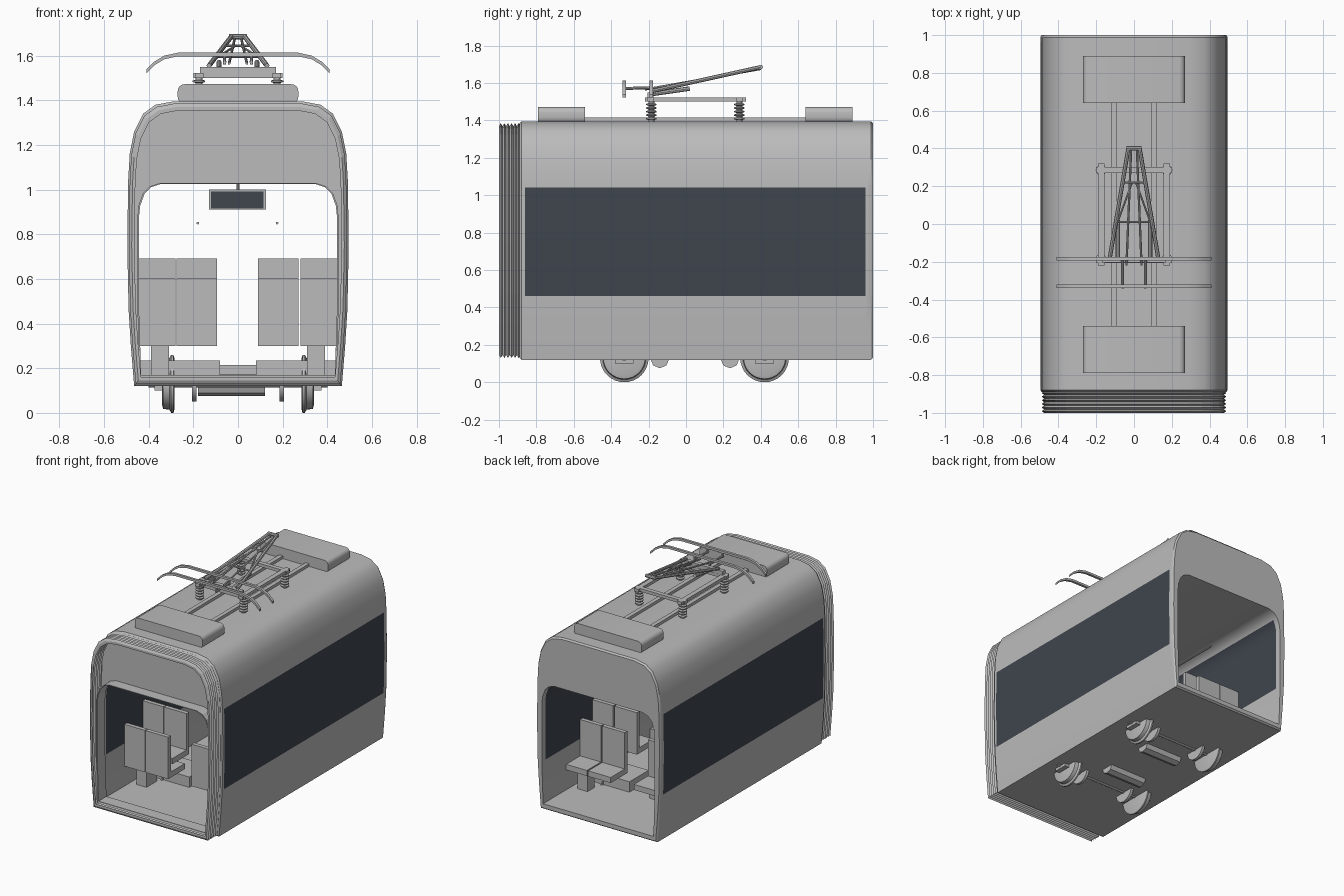
import bpy, bmesh, math
from mathutils import Vector

old = bpy.data.objects.get("Cube")
if old:
    bpy.data.objects.remove(old, do_unlink=True)


def material(name, rgb):
    m = bpy.data.materials.new(name)
    m.use_nodes = True
    m.diffuse_color = (*rgb, 1)
    m.node_tree.nodes["Principled BSDF"].inputs["Base Color"].default_value = (*rgb, 1)
    return m


GREY = material("light grey", (0.5, 0.5, 0.5))
DARK = material("dark glass", (0.05, 0.06, 0.075))


def finish(name, bm, mat=GREY, smooth=False):
    bmesh.ops.recalc_face_normals(bm, faces=bm.faces)
    me = bpy.data.meshes.new(name)
    bm.to_mesh(me)
    bm.free()
    ob = bpy.data.objects.new(name, me)
    bpy.context.collection.objects.link(ob)
    me.materials.append(mat)
    if smooth:
        bpy.ops.object.select_all(action='DESELECT')
        ob.select_set(True)
        bpy.context.view_layer.objects.active = ob
        bpy.ops.object.shade_smooth_by_angle(angle=math.radians(32))
    return ob


def box(name, x, y, z, mat=GREY, bevel=0):
    """Box from (min, max) spans; bevel rounds the edges along y."""
    bm = bmesh.new()
    bmesh.ops.create_cube(bm, size=1)
    for v in bm.verts:
        v.co = Vector([(s[0] + s[1]) / 2 + c * (s[1] - s[0]) for s, c in zip((x, y, z), v.co)])
    if bevel:
        along = [e for e in bm.edges if abs(e.verts[0].co.y - e.verts[1].co.y) > 0.01]
        bmesh.ops.bevel(bm, geom=along, offset=bevel, segments=4, profile=0.5, affect='EDGES')
    return finish(name, bm, mat, bool(bevel))


def loft(name, rings, closed=False, caps=False, smooth=True):
    bm = bmesh.new()
    vs = [[bm.verts.new(p) for p in r] for r in rings]
    n = len(vs[0])
    for i in range(len(vs) - (0 if closed else 1)):
        a, b = vs[i], vs[(i + 1) % len(vs)]
        for j in range(n):
            k = (j + 1) % n
            bm.faces.new((a[j], a[k], b[k], b[j]))
    if caps:
        bm.faces.new(vs[0])
        bm.faces.new(vs[-1])
    return finish(name, bm, smooth=smooth)


def lathe(name, centre, axis, profile, sides=24):
    """Turn (distance along axis, radius) pairs about a line through centre."""
    c, a = Vector(centre), Vector(axis).normalized()
    u = a.orthogonal().normalized()
    w = a.cross(u)
    ang = [2 * math.pi * i / sides for i in range(sides)]
    return loft(name, [[c + a * d + r * (u * math.cos(t) + w * math.sin(t)) for t in ang]
                       for d, r in profile], caps=True)


def rod(name, p, q, r=0.007, sides=8):
    d = Vector(q) - Vector(p)
    return lathe(name, p, d, [(0, r), (d.length, r)], sides)


# Body cross-sections: outer skin and inner opening
outer = [(.465, .12), (.48, .3), (.49, .46), (.496, .75), (.492, 1.04),
         (.485, 1.16), (.465, 1.26), (.425, 1.34), (.37, 1.38), (.29, 1.395)]
inner = [(.44, .16), (.445, .3), (.45, .46), (.45, .7), (.45, .88),
         (.445, .93), (.425, .985), (.395, 1.015), (.35, 1.03), (.2, 1.03)]


def section(half, y, k=1.0):
    full = half + [(-x, z) for x, z in reversed(half)]
    return [Vector((x * k, y, .757 + (z - .757) * k)) for x, z in full]


stations = [(-.89, .982), (-.88, 1), (-.86, 1), (.96, 1), (.988, 1), (1, .985)]
rings = [section(outer, y, k) for y, k in stations]
rings += [section(inner, y) for y, k in reversed(stations)]
body = loft("body_shell", rings, closed=True)
body.data.materials.append(DARK)
for f in body.data.polygons:
    c = f.center
    if abs(c.y) < .2 and .46 < c.z < 1.04 and abs(c.x) > .42 and abs(f.normal.x) > .8:
        f.material_index = 1

# Folded gangway bellows and the lining that reaches into it
folds = 13
ys = [-1 + .115 * i / (folds - 1) for i in range(folds)]
ks = [.985 if i % 2 else .96 for i in range(folds)]
loft("bellows", [section(outer, y, k) for y, k in zip(ys, ks)]
     + [section(outer, y, k - .025) for y, k in reversed(list(zip(ys, ks)))],
     closed=True, smooth=False)
loft("gangway_lining", [section(inner, y, k) for y, k in
                        ((-.97, 1), (-.88, 1), (-.88, .985), (-.97, .985))],
     closed=True, smooth=False)

# Seats: low rows face the back, raised rows stand on the wheel boxes
for row, back, facing, seat_z in (("front_low", -.66, 1, .3), ("front_raised", -.42, -1, .39),
                                  ("rear_raised", .43, -1, .39), ("rear_low", .54, 1, .3)):
    for x0, x1 in ((-.455, -.28), (-.275, -.095), (.09, .27), (.28, .455)):
        x0, x1 = max(x0, -.445), min(x1, .445)
        tip = back + facing * .19
        box(row + "_cushion", (x0, x1), sorted((back, tip)), (seat_z, seat_z + .04))
        box(row + "_backrest", (x0, x1), sorted((back, back + facing * .03)),
            (seat_z, seat_z + .302))
    for s in (-1, 1):
        m = back + facing * .1
        box(row + "_pedestal", sorted((s * .31, s * .39)), (m - .04, m + .04), (.15, seat_z))

# Wheels, axles, brakes and motors
for y in (-.33, .42):
    rod("axle", (-.4, y, .13), (.4, y, .13), .016, 12)
    for s in (-1, 1):
        lathe("wheel", (s * .285, y, .13), (s, 0, 0),
              [(0, .115), (.004, .13), (.014, .13), (.022, .116), (.05, .112), (.055, .095)], 32)
        lathe("brake_disc", (s * .185, y, .13), (s, 0, 0), [(0, .08), (.02, .08)])
        box("axle_box", sorted((s * .34, s * .375)), (y - .05, y + .05), (.1, .17))
        box("wheel_box", sorted((s * .08, s * .44)), (y - .11, y + .11), (.155, .235))
for y in (-.14, .235):
    lathe("motor", (-.18, y, .125), (1, 0, 0), [(0, .05), (.3, .05)], 8)
box("floor_box", (-.08, .08), (-.1, .2), (.15, .215))

# Hanging display and handrails
box("display_case", (-.13, .125), (-.02, .02), (.91, 1))
for y in (-.024, .02):
    box("display_screen", (-.12, .115), (y, y + .004), (.915, .992), DARK)
rod("display_hanger", (0, 0, .99), (0, 0, 1.04), .006)
for x in (-.18, .175):
    rod("handrail", (x, -.6, .85), (x, .6, .85), .006)

# Roof boxes and cable rails
for y0, y1 in ((-.79, -.54), (.64, .89)):
    box("roof_box", (-.27, .27), (y0, y1), (1.385, 1.472), bevel=.03)
for s in (-1, 1):
    box("roof_rail", sorted((s * .09, s * .12)), (-.54, .64), (1.39, 1.415))

# Pantograph base on ribbed insulators
ribs = [(0, .016)]
for i in range(5):
    h = .012 + i * .019
    ribs += [(h, .016), (h + .004, .028), (h + .01, .028), (h + .014, .016)]
ribs.append((.115, .016))
for s in (-1, 1):
    for y in (-.185, .285):
        lathe("insulator", (s * .175, y, 1.39), (0, 0, 1), ribs, 16)
    box("base_side", sorted((s * .155, s * .19)), (-.22, .32), (1.5, 1.522))
for y in (-.19, .285):
    box("base_cross", (-.2, .2), (y - .016, y + .016), (1.5, 1.522))
box("base_pivot", (-.17, .17), (-.205, -.175), (1.52, 1.55))

# Pantograph arms
for s in (-1, 1):
    rod("main_arm", (s * .13, -.19, 1.555), (s * .03, .4, 1.685), .011)
    rod("inner_arm", (s * .04, -.22, 1.565), (s * .015, .4, 1.675), .006)
    rod("arm_brace", (s * .105, -.04, 1.585), (s * .01, .22, 1.645), .005)
    rod("damper", (s * .085, -.19, 1.54), (s * .085, .02, 1.57), .012)
    rod("head_link", (s * .06, -.34, 1.57), (s * .06, -.18, 1.575), .008)
rod("arm_tip", (-.04, .4, 1.685), (.04, .4, 1.685), .012)
rod("arm_cross", (-.095, .01, 1.595), (.095, .01, 1.595), .006)
rod("arm_upper_cross", (-.065, .22, 1.645), (.065, .22, 1.645), .006)

# Curved collector strips
horn = [(.27, 1.605), (.33, 1.592), (.375, 1.565), (.41, 1.53)]
for y in (-.33, -.185):
    pts = [(-x, z) for x, z in reversed(horn)] + horn
    loft("collector_strip", [[Vector((x, y + dy, z + dz)) for dy, dz in
                              ((-.009, -.008), (.009, -.008), (.009, .008), (-.009, .008))]
                             for x, z in pts], caps=True)
    for s in (-1, 1):
        rod("collector_post", (s * .06, y, 1.56), (s * .06, y, 1.605), .007)
